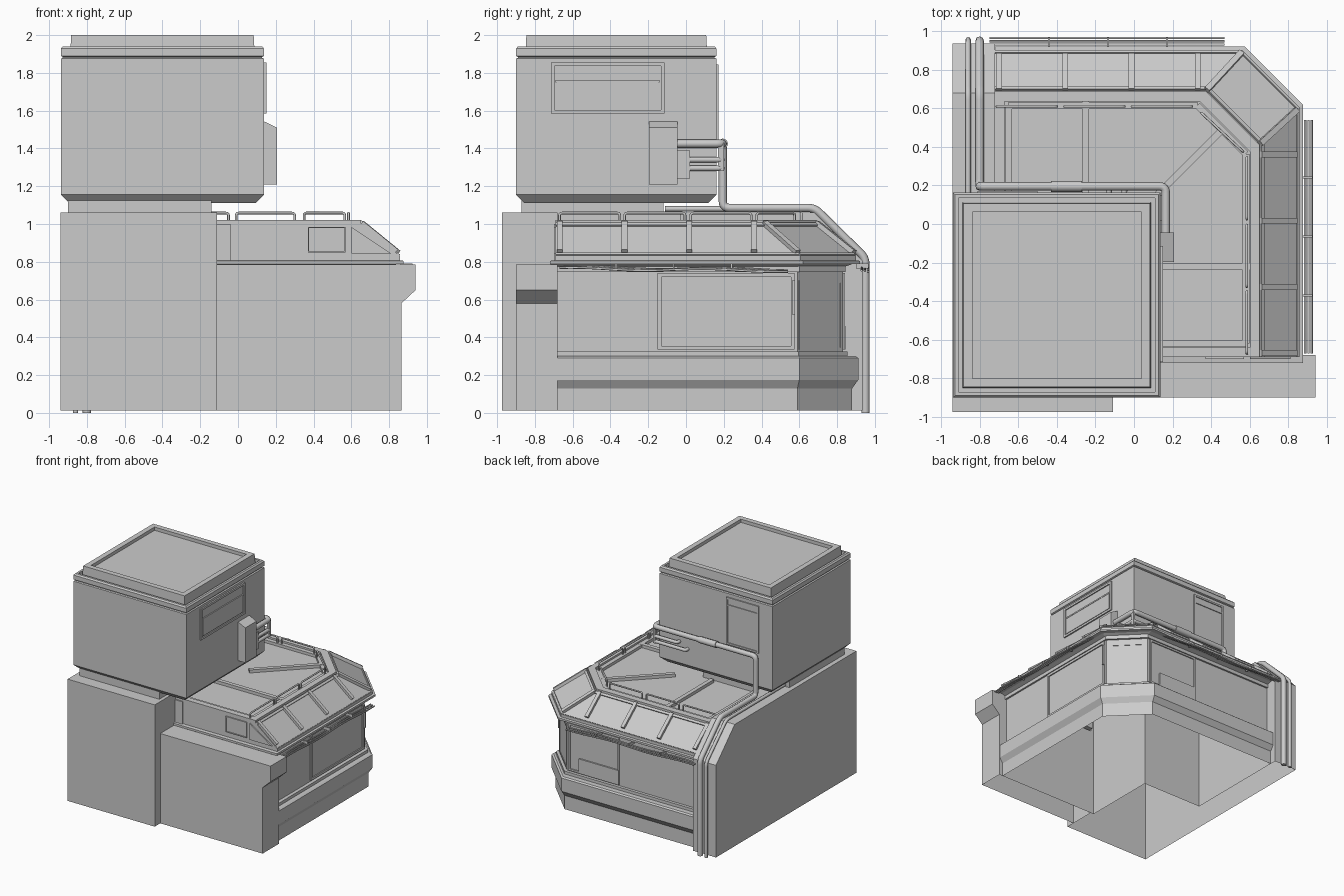
import bpy, bmesh, math
from mathutils import Vector as V

if "Cube" in bpy.data.objects:
    bpy.data.objects.remove(bpy.data.objects["Cube"])


def finish(name, bm, open_bottom=False):
    bmesh.ops.recalc_face_normals(bm, faces=bm.faces)
    if open_bottom:
        low = min(v.co.z for v in bm.verts)
        bad = [f for f in bm.faces if all(v.co.z < low + 1e-4 for v in f.verts)]
        bmesh.ops.delete(bm, geom=bad, context='FACES')
    me = bpy.data.meshes.new(name)
    bm.to_mesh(me)
    bm.free()
    ob = bpy.data.objects.new(name, me)
    bpy.context.collection.objects.link(ob)
    return ob


def loft_bm(rings):
    bm = bmesh.new()
    rs = [[bm.verts.new(p) for p in r] for r in rings]
    n = len(rs[0])
    for a, b in zip(rs, rs[1:]):
        for i in range(n):
            bm.faces.new((a[i], a[(i + 1) % n], b[(i + 1) % n], b[i]))
    bm.faces.new(rs[0][::-1])
    bm.faces.new(rs[-1])
    return bm


def loft(name, rings, open_bottom=False):
    return finish(name, loft_bm(rings), open_bottom)


def rect(x0, x1, y0, y1, z):
    return [(x0, y0, z), (x1, y0, z), (x1, y1, z), (x0, y1, z)]


def box(name, x0, x1, y0, y1, z0, z1):
    return loft(name, [rect(x0, x1, y0, y1, z0), rect(x0, x1, y0, y1, z1)])


def foot(xr, yr, c, z, e=0.03):
    # shop footprint with one cut corner
    x0, y0 = -0.75 + e, -0.72 + e
    return [(x0, y0, z), (xr, y0, z), (xr, yr - c, z), (xr - c, yr, z), (x0, yr, z)]


def skin(name, rows):
    # outer wall strip along the three visible sides, hollow inside
    bm = loft_bm([foot(*r) for r in rows])
    bmesh.ops.recalc_face_normals(bm, faces=bm.faces)
    hidden = [f for f in bm.faces if len(f.verts) == 5 or
              all(v.co.x < -.7 for v in f.verts) or all(v.co.y < -.67 for v in f.verts)]
    bmesh.ops.delete(bm, geom=hidden, context='FACES')
    me = bpy.data.meshes.new(name)
    bm.to_mesh(me)
    bm.free()
    bpy.context.collection.objects.link(bpy.data.objects.new(name, me))


def beam(name, p, q, n, w=0.03, h=0.02, sink=0.01):
    # square bar from p to q standing on a surface with normal n
    p, q, n = V(p), V(q), V(n).normalized()
    s = (q - p).normalized().cross(n) * (w / 2)
    lo, hi = n * -sink, n * h
    return loft(name, [[a - s + lo, a + s + lo, a + s + hi, a - s + hi] for a in (p, q)])


def tube(name, pts, r, bend=0.04):
    # round pipe with softened corners
    pts = [V(p) for p in pts]
    out = [pts[0]]
    for a, p, b in zip(pts, pts[1:], pts[2:]):
        s, e = p + (a - p).normalized() * bend, p + (b - p).normalized() * bend
        for k in range(6):
            t = k / 5
            out.append(s * (1 - t) ** 2 + p * 2 * t * (1 - t) + e * t * t)
    out.append(pts[-1])
    cu = bpy.data.curves.new(name, 'CURVE')
    cu.dimensions = '3D'
    cu.bevel_depth, cu.bevel_resolution, cu.use_fill_caps = r, 2, True
    sp = cu.splines.new('POLY')
    sp.points.add(len(out) - 1)
    for pt, p in zip(sp.points, out):
        pt.co = (*p, 1)
    bpy.context.collection.objects.link(bpy.data.objects.new(name, cu))


def panel(name, o, u, n, u0, u1, z0, z1, w=0.02, d=0.012):
    # framed panel with a sunken middle, on a vertical wall
    o, u, n = V(o), V(u).normalized(), V(n).normalized()

    def ring(i, k):
        return [o + u * a + n * k + V((0, 0, b)) for a, b in
                ((u0 + i, z0 + i), (u1 - i, z0 + i), (u1 - i, z1 - i), (u0 + i, z1 - i))]
    return loft(name, [ring(0, -.01), ring(0, d), ring(w, d), ring(w, d * .2)])


# tall side wall, tall front wall and core, as one open-bottomed shell
plan = [(-.94, -.975), (-.11, -.975), (-.11, -.68), (-.14, -.68), (-.14, -.03), (-.72, -.03), (-.72, .935), (-.94, .935)]
bm = loft_bm([[(x, y, z) for x, y in plan] for z in (.012, 1.06)])
bmesh.ops.bisect_plane(bm, geom=bm.verts[:] + bm.edges[:] + bm.faces[:], plane_co=(0, .68, 1.06),
                       plane_no=(0, .26, .26), clear_outer=True)
bmesh.ops.holes_fill(bm, edges=[e for e in bm.edges if e.is_boundary], sides=0)
finish("tall_walls", bm, True)

# low front wall with flared end
prof = [(-.11, .012), (.865, .012), (.865, .58), (.94, .65), (.94, .785), (-.11, .785)]
loft("low_front_wall", [[(x, y, z) for x, z in prof] for y in (-.9, -.68)], True)

# shop base, wall and roof
skin("base_skirt", ((.83, .88, .29, .012), (.83, .88, .29, .13), (.86, .912, .312, .175),
                    (.86, .912, .312, .29), (.845, .90, .305, .30), (.79, .83, .24, .30)))
skin("wall_ledge", ((.79, .83, .24, .30), (.82, .855, .26, .30), (.82, .855, .26, .325), (.79, .83, .24, .325)))
skin("shop_wall", ((.79, .83, .24, .30), (.79, .83, .24, .78)))
loft("shop_roof", [foot(*r) for r in ((.79, .83, .24, .77, .03), (.84, .88, .28, .788, 0), (.875, .92, .30, .788, 0),
     (.875, .92, .30, .805, 0), (.857, .90, .295, .808), (.857, .90, .295, .832), (.65, .69, .28, 1.0),
     (.65, .69, .28, 1.02), (.60, .635, .26, 1.02, .08), (.60, .635, .26, .982, .08))], True)

# roof top beams
for i, (p, q) in enumerate((((.46, .49), (.05, .08)), ((-.25, .635), (-.25, .0)), ((-.14, -.22), (.6, -.22)))):
    beam(f"roof_beam_{i}", (*p, .982), (*q, .982), (0, 0, 1), .035, .026)
rim = foot(.58, .615, .252, .982, .10)
for i in range(5):
    beam(f"roof_edge_strip_{i}", rim[i], rim[(i + 1) % 5], (0, 0, 1), .036, .024)

# ribs on the sloped roof sides
nx, ny = V((.168, 0, .207)), V((0, .168, .21))
for i in range(4):
    y, x = .36 - .343 * i, .33 - .343 * i
    beam(f"right_rib_{i}", (.65, y, 1.0), (.835, y, .85), nx)
    beam(f"back_rib_{i}", (x, .69, 1.0), (x, .875, .852), ny)
nc = V((.12, .12, .207))
beam("hip_rib_right", (.65, .415, 1.0), (.84, .59, .845), nc + nx)
beam("hip_rib_back", (.375, .69, 1.0), (.555, .885, .845), nc + ny)
lo, hi = foot(.848, .891, .292, .839), foot(.66, .70, .282, .992)
for i, n in ((1, nx), (2, nc), (3, ny)):
    beam(f"slope_lower_trim_{i}", lo[i], lo[i + 1], n, .016, .006)
    beam(f"slope_upper_trim_{i}", hi[i], hi[i + 1], n, .02, .012)

# gable details facing the front
box("gable_post", -.11, -.04, -.70, -.66, .80, 1.0)
panel("gable_window", (0, -.69, 0), (1, 0, 0), (0, -1, 0), .37, .57, .85, .985, .006, .01)
tri = [(.60, .845), (.81, .845), (.60, .985)]
loft("gable_triangle", [[(x, y, z) for x, z in tri] for y in (-.68, -.70)])

# handrails round the roof
rails = [((x, .61), (x + .31, .61)) for x in (-.71, -.36, -.01)] + [((.35, .575), (.565, .375))] + \
        [((.585, y), (.585, y - .32)) for y in (.345, -.005, -.35)]
for i, (a, b) in enumerate(rails):
    tube(f"roof_handrail_{i}", [(*a, .99), (*a, 1.058), (*b, 1.058), (*b, .99)], .007, .015)

# hanging cables under the eaves with small clips
for k in range(3):
    d, z = .017 * k, .772 - .004 * k
    t = [j / 24 for j in range(25)]
    sag = [z - .012 * s + .006 * math.sin(s * 11 + k * .4) for s in t]
    tube(f"right_cable_{k}", [(.887 + d, -.67 + 1.21 * s, h) for s, h in zip(t, sag)], .006, .01)
    tube(f"back_cable_{k}", [(-.75 + 1.22 * s, .93 + d, h) for s, h in zip(t, sag)], .006, .01)
    y, x = .24 - .305 * k, .17 - .305 * k
    box(f"right_clip_{k}", .86, .925, y - .005, y + .005, .765, .79)
    box(f"back_clip_{k}", x - .005, x + .005, .90, .966, .765, .79)

# wall panels
panel("right_wall_panel", (.79, 0, 0), (0, 1, 0), (1, 0, 0), -.15, .575, .335, .74)
panel("corner_panel", (.67, .71, 0), (1, -1, 0), (1, 1, 0), -.16, .16, .335, .70, .012, .005)
panel("back_wall_panel", (0, .83, 0), (1, 0, 0), (0, 1, 0), .05, .53, .335, .74, .015, .012)
box("back_panel_box", .05, .43, .83, .845, .335, .46)
box("right_handle", .80, .815, .562, .576, .52, .70)
skin("wall_header", ((.79, .83, .24, .745), (.805, .845, .245, .745), (.805, .845, .245, .785)))

# tower with neck, lip band and dished top slab
box("tower_neck", -.90, -.14, -.87, -.12, 1.055, 1.13)
rows = ((.045, 1.11), (0, 1.155), (0, 1.875), (.01, 1.88), (.01, 1.885), (0, 1.89), (0, 1.928), (.01, 1.94),
        (.028, 1.94), (.028, 1.91), (.05, 1.91), (.055, 2.0), (.10, 2.0), (.10, 1.972))
loft("tower", [rect(-.938 + i, .138 - i, -.9 + i, .162 - i, z) for i, z in rows])
panel("tower_window", (.138, 0, 0), (0, 1, 0), (1, 0, 0), -.715, -.115, 1.585, 1.855, .018)
box("window_shutter", .138, .147, -.685, -.145, 1.61, 1.755)
box("window_sill_bar", .138, .150, -.69, -.14, 1.75, 1.762)
panel("tower_back_panel", (0, .162, 0), (1, 0, 0), (0, 1, 0), -.81, -.50, 1.44, 1.845, .015, .01)
box("back_panel_louver", -.795, -.515, .16, .171, 1.77, 1.782)

# service boxes on the tower side
side = [(.13, 1.21), (.207, 1.21), (.207, 1.51), (.14, 1.542), (.13, 1.542)]
loft("service_box", [[(x, y, z) for x, z in side] for y in (-.197, -.045)])
box("small_service_box", .13, .18, -.046, .022, 1.24, 1.39)

# pipes from the service boxes down the back
tube("main_pipe", [(.165, -.05, 1.425), (.165, .195, 1.425), (-.80, .195, 1.425), (-.80, .195, 1.085),
                   (-.80, .68, 1.085), (-.80, .95, .82), (-.80, .95, 0)], .022, .035)
tube("pipe_sleeve", [(-.43, .195, 1.425), (-.27, .195, 1.425)], .028)
tube("second_pipe", [(-.86, -.11, 1.08), (-.86, .68, 1.08), (-.86, .955, .815), (-.86, .955, 0)], .014, .035)
for i, z in enumerate((1.34, 1.295)):
    tube(f"small_pipe_{i}", [(.165, 0, z), (.165, .19, z), (-.05 - .08 * i, .19, z), (-.05 - .08 * i, .15, z)], .015, .02)
box("pipe_bracket", .155, .175, .17, .20, 1.28, 1.43)
